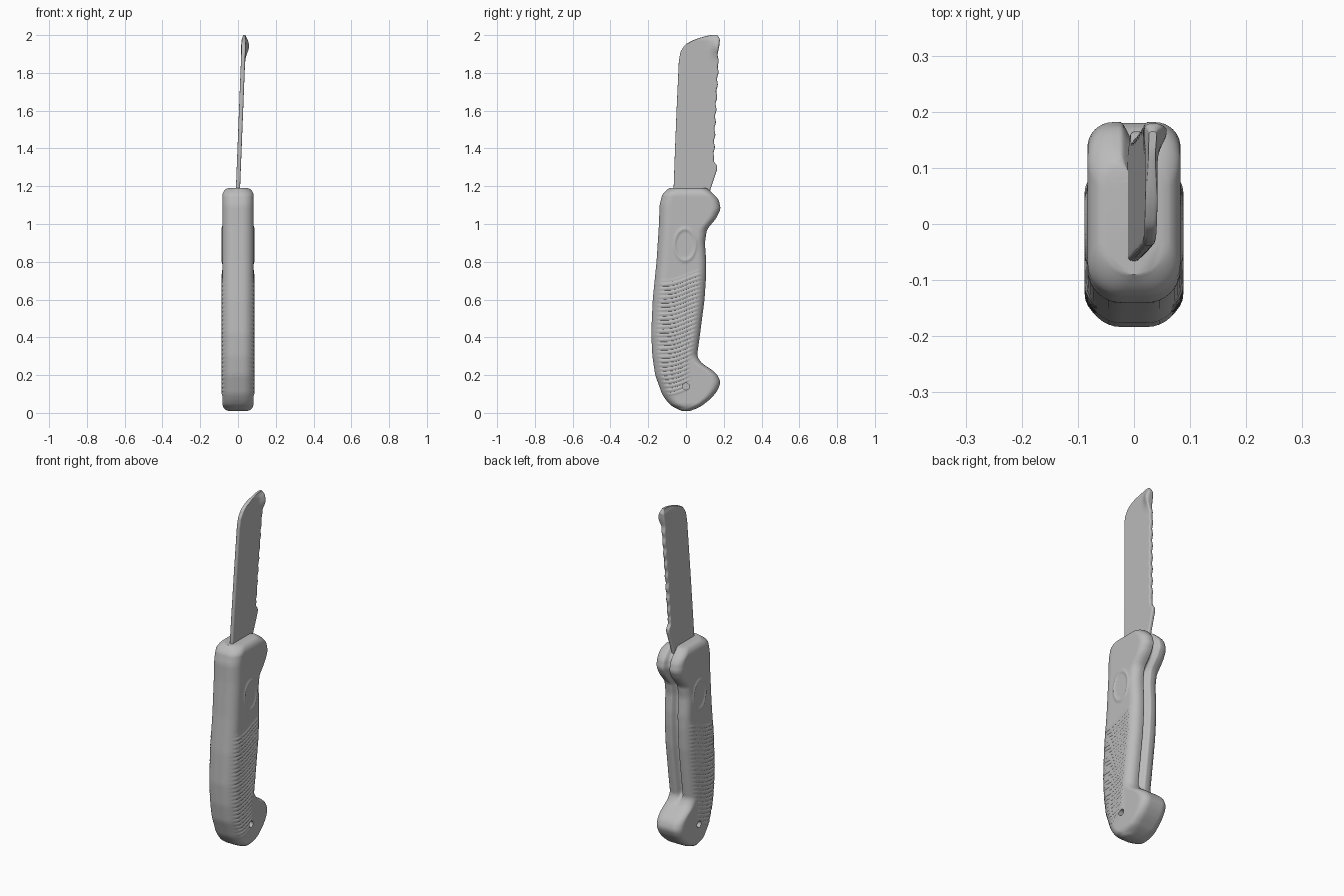
import bpy, bmesh, math

if "Cube" in bpy.data.objects:
    bpy.data.objects.remove(bpy.data.objects["Cube"])

grey = bpy.data.materials.new("plain grey")
colour = (0.5, 0.5, 0.5, 1)
grey.diffuse_color = colour
grey.use_nodes = True
grey.node_tree.nodes["Principled BSDF"].inputs["Base Color"].default_value = colour


def clamp(v):
    return max(0.0, min(1.0, v))


def ramp(v, start, end):
    t = clamp((v - start) / (end - start))
    return t * t * (3 - 2 * t)


def lerp(table, z):
    if z <= table[0][0]:
        return table[0][1]
    for (z0, y0), (z1, y1) in zip(table, table[1:]):
        if z <= z1:
            return y0 + (y1 - y0) * (z - z0) / (z1 - z0)
    return table[-1][1]


def edge(table, z, soft):
    """Edge position at a height, softened by averaging near heights."""
    low, high = table[0][0], table[-1][0]
    soft = min(soft, z - low, high - z)
    return sum(lerp(table, z + soft * k / 4) for k in range(-4, 5)) / 9


def half_section(w, yf, yb, rf, rb, side_steps):
    """Rounded half outline from the front centre to the back centre."""
    limit = min(w, (yb - yf) / 2) * 0.98
    rf, rb = min(rf, limit), min(rb, limit)
    pts = [((w - rf) * k / 3, yf) for k in range(3)]
    for k in range(9):
        a = math.pi / 2 * k / 8
        pts.append((w - rf + rf * math.sin(a), yf + rf - rf * math.cos(a)))
    y0, y1 = yf + rf, yb - rb
    pts += [(w, y0 + (y1 - y0) * k / side_steps) for k in range(1, side_steps)]
    for k in range(9):
        a = math.pi / 2 * k / 8
        pts.append((w - rb + rb * math.cos(a), yb - rb + rb * math.sin(a)))
    pts += [((w - rb) * (1 - k / 8), yb) for k in range(1, 9)]
    return pts


def loft(name, low, high, count, section, shape):
    bm = bmesh.new()
    rings = []
    for i in range(count + 1):
        t = i / count
        t = 0.7 * t + 0.3 * (1 - math.cos(math.pi * t)) / 2
        z = low + (high - low) * t
        half = section(z)
        ring = half + [(-x, y) for x, y in half[-2:0:-1]]
        rings.append([bm.verts.new(shape(x, y, z)) for x, y in ring])
    for a, b in zip(rings, rings[1:]):
        for k in range(len(a)):
            n = (k + 1) % len(a)
            bm.faces.new((a[k], a[n], b[n], b[k]))
    bm.faces.new(rings[0][::-1])
    bm.faces.new(rings[-1])
    bmesh.ops.recalc_face_normals(bm, faces=bm.faces)
    mesh = bpy.data.meshes.new(name)
    bm.to_mesh(mesh)
    bm.free()
    obj = bpy.data.objects.new(name, mesh)
    bpy.context.collection.objects.link(obj)
    mesh.materials.append(grey)
    return obj


def smooth(obj):
    bpy.ops.object.select_all(action="DESELECT")
    obj.select_set(True)
    bpy.context.view_layer.objects.active = obj
    bpy.ops.object.shade_smooth_by_angle(angle=math.radians(40))


# Handle: belly and grip edges as (height, depth)
BOTTOM, TOP = 0.01, 1.19
belly = [(BOTTOM, -.02), (.03, -.07), (.06, -.1), (.1, -.127), (.2, -.163), (.3, -.178),
         (.42, -.184), (.6, -.176), (.8, -.156), (1, -.143), (1.1, -.14), (1.16, -.125), (TOP, -.09)]
grip = [(BOTTOM, .02), (.03, .075), (.08, .137), (.12, .168), (.16, .183), (.2, .168), (.23, .135),
        (.26, .085), (.3, .058), (.4, .072), (.6, .098), (.72, .106), (.8, .107), (.9, .1),
        (.97, .11), (1.03, .16), (1.08, .184), (1.13, .173), (1.17, .135), (TOP, .11)]


def handle_section(z):
    d = clamp(min(z - BOTTOM, TOP - z) / 0.045)
    w = 0.083 - 0.035 * (1 - math.sqrt(1 - (1 - d) ** 2))
    return half_section(w, edge(belly, z, .015), edge(grip, z, .015), 0.06, 0.045, 34)


def handle_shape(x, y, z):
    yf, yb = edge(belly, z, .015), edge(grip, z, .015)
    side = ramp(abs(x), 0.055, 0.078)
    # slanted, gently waving grip ribs
    slant = z - 0.2 * y - 0.01 * math.sin(22 * y)
    back = min(yb - 0.03, 0.015 + 0.15 * ramp(z, .25, .6))
    mask = ramp(slant, .1, .14) * (1 - ramp(slant, .71, .74))
    mask *= ramp(y, yf + .015, yf + .05) * (1 - ramp(y, back - .02, back + .015))
    push = 0.005 * mask * math.sin(math.tau * slant / 0.045)
    # oval thumb mark
    r = math.hypot((y + 0.005) / 0.055, (z - 0.89) / 0.083)
    push -= 0.005 * math.exp(-((r - 1) / 0.13) ** 2)
    x += math.copysign(push * side, x)
    # seam groove along the grip
    if y > yb - 0.03:
        seam = ramp(z, .25, .33)
        y -= 0.03 * seam * (1 - ramp(abs(x), 0.002, 0.024))
    return x, y, z


handle = loft("handle", BOTTOM, TOP, 260, handle_section, handle_shape)

# Rivet holes sunk into both sides of the handle
for s in (-1, 1):
    bpy.ops.mesh.primitive_cylinder_add(vertices=20, radius=0.018, depth=0.06,
                                        location=(s * 0.09, 0, 0.14), rotation=(0, math.pi / 2, 0))
    cutter = bpy.context.object
    cutter.name = "rivet_cutter"
    cutter.hide_render = True
    cut = handle.modifiers.new("rivet hole", "BOOLEAN")
    cut.operation, cut.solver, cut.object = "DIFFERENCE", "EXACT", cutter
    bpy.context.view_layer.objects.active = handle
    bpy.ops.object.modifier_apply(modifier=cut.name)
    bpy.data.objects.remove(cutter)
smooth(handle)

# Blade: spine and cutting edge as (height, depth)
spine = [(1.15, -.067), (1.4, -.058), (1.6, -.05), (1.86, -.038), (1.91, -.03), (1.95, -.005),
         (1.975, .04), (1.99, .085), (2, .13)]
cutting = [(1.15, .12), (1.19, .132), (1.29, .165), (1.31, .165), (1.33, .147), (1.5, .153),
           (1.7, .163), (1.85, .172), (1.9, .167), (1.94, .176), (1.98, .18), (2, .165)]


def blade_section(z):
    w = 0.011 - 0.005 * ramp(z, 1.97, 2)
    return half_section(w, edge(spine, z, .008), edge(cutting, z, .008), 0.008, 0.008, 24)


def blade_shape(x, y, z):
    # thickened tip, worn teeth and a slight lean
    tip = math.exp(-((z - 1.94) / 0.045) ** 2 - ((y - 0.165) / 0.03) ** 2)
    x *= 1 + 0.9 * tip
    teeth = ramp(z, 1.34, 1.38) * (1 - ramp(z, 1.85, 1.9)) * ramp(y, 0.11, 0.15)
    y += 0.003 * teeth * math.sin(z * 95)
    return x + 0.032 * (z - 1.19) / 0.81 + 0.008 * tip, y, z


smooth(loft("blade", 1.15, 2.0, 150, blade_section, blade_shape))
